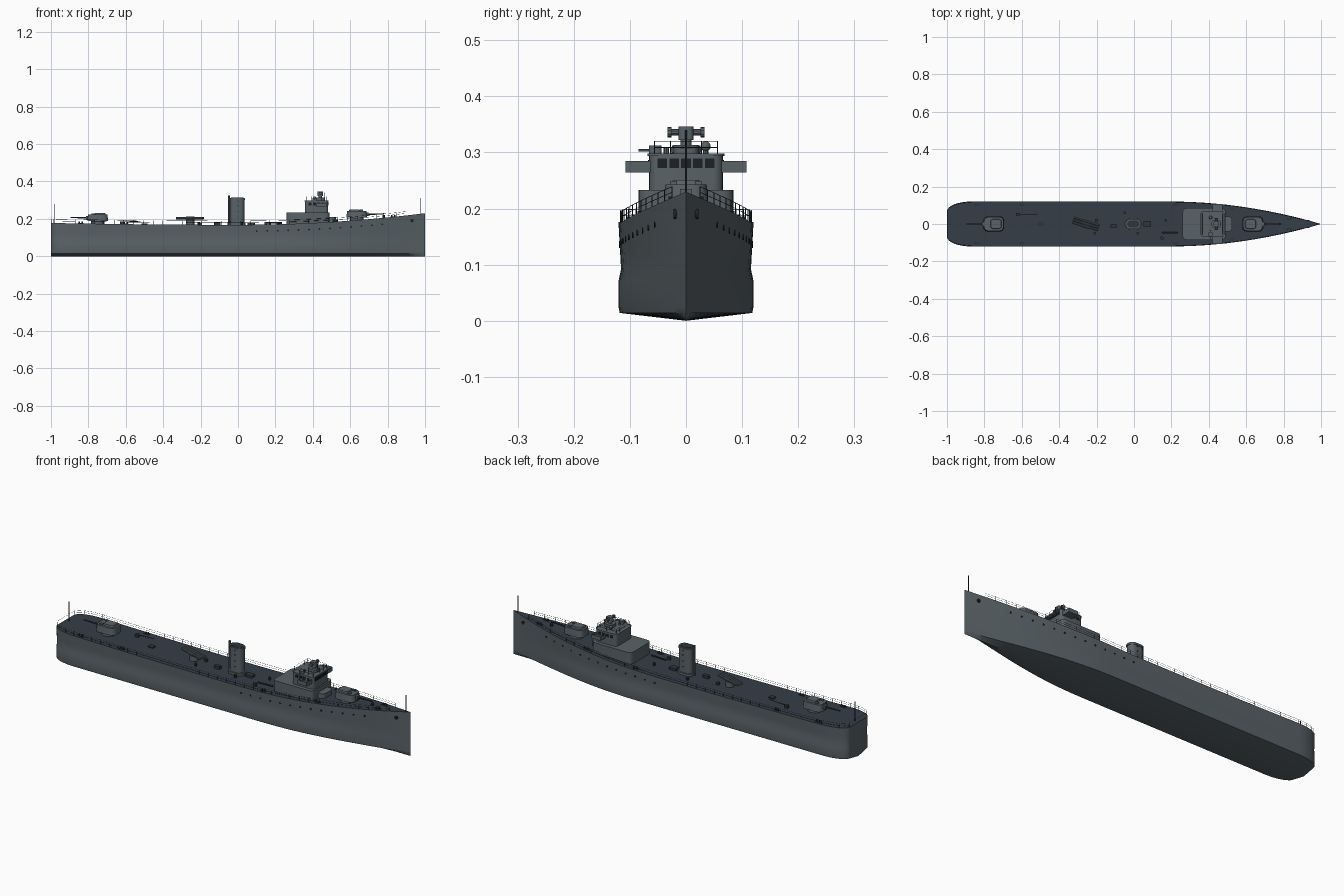
import bpy, bmesh, math
from mathutils import Vector, Matrix

if "Cube" in bpy.data.objects:
    bpy.data.objects.remove(bpy.data.objects["Cube"])


def material(name, rgb):
    m = bpy.data.materials.new(name)
    m.use_nodes = True
    m.diffuse_color = (*rgb, 1)
    m.node_tree.nodes["Principled BSDF"].inputs["Base Color"].default_value = (*rgb, 1)
    return m


GREY = material("hull grey", (0.10, 0.123, 0.135))
DECK = material("deck slate", (0.036, 0.047, 0.063))
DARK = material("fittings dark grey", (0.03, 0.037, 0.042))
GLASS = material("window black", (0.012, 0.015, 0.018))


class Part:
    """Collects simple shapes into one mesh object."""

    def __init__(self):
        self.bm = bmesh.new()

    def slab(self, x, y, sx, sy, z0, z1, r=0.0, taper=1.0, seg=5):
        """Upright block with rounded corners and an optional taper."""
        ring = []
        steps = seg if r else 1
        for cx, cy, start in ((1, 1, 0), (-1, 1, 90), (-1, -1, 180), (1, -1, 270)):
            for i in range(steps):
                a = math.radians(start + 90 * i / max(steps - 1, 1))
                ring.append((cx * (sx / 2 - r) + r * math.cos(a),
                             cy * (sy / 2 - r) + r * math.sin(a)))
        low = [self.bm.verts.new((x + u, y + v, z0)) for u, v in ring]
        top = [self.bm.verts.new((x + u * taper, y + v * taper, z1)) for u, v in ring]
        for i in range(len(ring)):
            j = (i + 1) % len(ring)
            self.bm.faces.new((low[i], low[j], top[j], top[i]))
        self.bm.faces.new(top)
        self.bm.faces.new(low[::-1])

    def rod(self, a, b, r, sides=8, r2=None):
        a, b = Vector(a), Vector(b)
        turn = (b - a).to_track_quat("Z", "Y").to_matrix().to_4x4()
        bmesh.ops.create_cone(self.bm, cap_ends=True, segments=sides, radius1=r,
                              radius2=r if r2 is None else r2, depth=(b - a).length,
                              matrix=Matrix.Translation((a + b) / 2) @ turn)

    def ball(self, c, r):
        bmesh.ops.create_uvsphere(self.bm, u_segments=12, v_segments=8, radius=r,
                                  matrix=Matrix.Translation(c))

    def done(self, name, *mats, rule=None):
        bmesh.ops.remove_doubles(self.bm, verts=self.bm.verts, dist=1e-6)
        bmesh.ops.recalc_face_normals(self.bm, faces=self.bm.faces)
        for f in self.bm.faces:
            f.material_index = rule(f) if rule else 0
        me = bpy.data.meshes.new(name)
        self.bm.to_mesh(me)
        self.bm.free()
        for m in mats:
            me.materials.append(m)
        ob = bpy.data.objects.new(name, me)
        bpy.context.scene.collection.objects.link(ob)
        bpy.ops.object.select_all(action="DESELECT")
        ob.select_set(True)
        bpy.context.view_layer.objects.active = ob
        bpy.ops.object.shade_smooth_by_angle(angle=math.radians(32))
        return ob


# Hull form: sheer line, plan shape and section shape
def deck_z(x):
    return 0.168 + 0.01 * min(x, 0) ** 2 + 0.062 * max(x, 0) ** 2


def half_width(x):
    if x > 0.2:
        return 0.12 * (1 - ((x - 0.2) / 0.8) ** 1.95)
    s = max(0, (-0.87 - x) / 0.13)
    return 0.068 + 0.052 * math.sqrt(max(0, 1 - s * s))


SECTION = [(0.0, 0.96), (0.014, 0.985), (0.024, 1.0), (0.072, 1.0),
           (0.092, 0.965), (0.125, 0.98)]


def hull_y(x, z):
    pts = SECTION + [(deck_z(x), 1.0)]
    f = 1.0
    for (z0, f0), (z1, f1) in zip(pts, pts[1:]):
        if z0 <= z <= z1:
            f = f0 + (f1 - f0) * (z - z0) / (z1 - z0)
    t = max(0, (x - 0.3) / 0.7)
    return half_width(x) * f * (1 - 0.35 * t * t * (1 - z / deck_z(x)))


stations = [-0.87 - 0.13 * math.sin(math.pi / 2 * i / 8) for i in range(8, 0, -1)]
stations += [-0.87 + 0.089 * i for i in range(13)] + [0.25 + 0.05 * i for i in range(15)] + [0.9995]
hull = Part()
rows = []
for x in stations:
    levels = [z for z, f in SECTION[1:]] + [0.15, deck_z(x)]
    side = [(hull_y(x, z), z) for z in levels]
    loop = [(0, 0.0)] + side + [(0, deck_z(x))] + [(-y, z) for y, z in side[::-1]]
    rows.append([hull.bm.verts.new((x, y, z)) for y, z in loop])
for a, b in zip(rows, rows[1:]):
    for i in range(len(a)):
        j = (i + 1) % len(a)
        hull.bm.faces.new((a[i], b[i], b[j], a[j]))
hull.bm.faces.new(rows[0])
hull.bm.faces.new(rows[-1])
hull.done("hull", GREY, DECK,
          rule=lambda f: int(f.normal.z > 0.8 and f.calc_center_median().z > 0.15))

# Portholes and anchor openings
ports = Part()
for side in (-1, 1):
    for i in range(13):
        x = 0.1 + 0.056 * i
        z = deck_z(x) - 0.034
        y = hull_y(x, z)
        ports.rod((x, side * (y - 0.01), z), (x, side * (y + 0.0015), z), 0.005, 10)
    y = hull_y(0.93, 0.19)
    ports.rod((0.93, side * (y - 0.008), 0.19), (0.93, side * (y + 0.004), 0.19), 0.009, 12)
ports.done("portholes", GLASS)

# Deck railings along both sides
rails = Part()
posts = [-0.998, -0.985, -0.96, -0.92] + [-0.87 + 0.052 * i for i in range(35)]
for side in (-1, 1):
    feet = [Vector((x, side * (half_width(x) - 0.003), deck_z(x))) for x in posts]
    for p in feet:
        rails.rod(p, p + Vector((0, 0, 0.021)), 0.0009, 4)
    for p, q in zip(feet, feet[1:]):
        for h in (0.011, 0.021):
            rails.rod(p + Vector((0, 0, h)), q + Vector((0, 0, h)), 0.0006, 4)
rails.rod((-0.998, -0.068, 0.199), (-0.998, 0.068, 0.199), 0.0006, 4)
rails.done("deck_railing", DARK)

# Flagstaffs
staffs = Part()
staffs.rod((-0.98, 0, 0.17), (-0.98, 0, 0.28), 0.002, 6)
staffs.rod((0.975, 0, 0.22), (0.975, 0, 0.312), 0.002, 6)
staffs.done("flagstaffs", DARK)

# Main gun turrets, fore and aft
for name, x, d in (("fore_turret", 0.635, 1), ("aft_turret", -0.75, -1)):
    z = deck_z(x)
    t = Part()
    t.slab(x, 0, 0.07, 0.07, z - 0.01, z + 0.016, 0.034)
    t.slab(x, 0, 0.112, 0.08, z + 0.014, z + 0.05, 0.024, 0.92, 4)
    t.slab(x - d * 0.012, 0, 0.06, 0.052, z + 0.048, z + 0.058, 0.012, 0.9)
    for y in (-0.022, 0.022):
        t.slab(x + d * 0.025, y, 0.016, 0.012, z + 0.048, z + 0.056)
    t.slab(x + d * 0.056, 0, 0.014, 0.022, z + 0.022, z + 0.042)
    t.done(name, GREY)
    g = Part()
    g.rod((x + d * 0.05, 0, z + 0.032), (x + d * 0.145, 0, z + 0.034), 0.0045, 10, 0.003)
    g.done(name + "_barrel", DARK)

# Torpedo launcher, trained off the centreline
launcher = Part()
axis = Vector((0.15, -0.045, 0)).normalized()
across = Vector((-axis.y, axis.x, 0))
mid = Vector((-0.255, 0, 0.204))
launcher.rod((mid.x, 0, 0.165), (mid.x, 0, 0.196), 0.022, 16)
for k in (-1, 0, 1):
    c = mid + across * 0.014 * k
    launcher.rod(c - axis * 0.075, c + axis * 0.07, 0.0065, 10)
    launcher.rod(c - axis * 0.02, c + axis * 0.02, 0.0078, 10)
launcher.done("torpedo_launcher", GREY)

# Funnel with dark mouth, steam pipe and rungs
funnel = Part()
funnel.slab(-0.004, 0, 0.076, 0.05, 0.16, 0.312, 0.0245, 1, 8)
funnel.slab(-0.004, 0, 0.082, 0.055, 0.3, 0.308, 0.027, 1, 8)
funnel.slab(-0.004, 0, 0.09, 0.062, 0.16, 0.18, 0.03, 1, 8)
funnel.rod((-0.048, 0, 0.165), (-0.048, 0, 0.325), 0.005, 8)
funnel.done("funnel", GREY)
mouth = Part()
mouth.slab(-0.004, 0, 0.066, 0.04, 0.309, 0.3135, 0.0195, 1, 8)
for side in (-1, 1):
    for z in (0.21, 0.24, 0.27, 0.295):
        mouth.rod((0.0, side * 0.02, z), (0.0, side * 0.027, z), 0.004, 6)
mouth.done("funnel_mouth", DARK)

# Superstructure: deckhouse, bridge and open wings
house = Part()
house.slab(0.375, 0, 0.23, 0.17, 0.16, 0.233, 0.022)
house.slab(0.42, 0, 0.125, 0.132, 0.23, 0.298, 0.018)
house.slab(0.42, 0, 0.13, 0.138, 0.294, 0.298, 0.02)
house.slab(0.5, 0, 0.05, 0.08, 0.17, 0.21, 0.02)
for side in (-1, 1):
    house.slab(0.447, side * 0.085, 0.052, 0.045, 0.264, 0.268)
    for x in (0.422, 0.472):
        house.slab(x, side * 0.085, 0.003, 0.045, 0.264, 0.285)
    house.slab(0.447, side * 0.106, 0.052, 0.003, 0.264, 0.285)
house.done("bridge_superstructure", GREY)
panes = Part()
for i in range(5):
    panes.slab(0.4825, (i - 2) * 0.021, 0.004, 0.017, 0.272, 0.289)
for side in (-1, 1):
    for x in (0.385, 0.408, 0.431, 0.454):
        panes.slab(x, side * 0.066, 0.016, 0.003, 0.272, 0.287)
panes.done("bridge_windows", GLASS)

# Bridge roof: range finder, light gun, searchlight and rail
director = Part()
director.rod((0.44, 0, 0.296), (0.44, 0, 0.325), 0.01, 12)
director.slab(0.44, 0, 0.05, 0.045, 0.296, 0.313, 0.015)
director.slab(0.44, 0, 0.03, 0.026, 0.322, 0.346, 0.008)
director.rod((0.44, -0.03, 0.336), (0.44, 0.03, 0.336), 0.006, 10)
for side in (-1, 1):
    director.rod((0.44, side * 0.026, 0.336), (0.44, side * 0.033, 0.336), 0.009, 10)
    director.rod((0.41, side * 0.035, 0.296), (0.41, side * 0.035, 0.308), 0.005, 8)
director.ball((0.41, 0.035, 0.311), 0.009)
director.slab(0.41, -0.055, 0.022, 0.022, 0.297, 0.312, 0.005)
director.rod((0.41, -0.055, 0.304), (0.41, -0.085, 0.304), 0.0025, 6)
director.done("range_finder", GREY)
roof = Part()
corners = [Vector((0.365 + 0.11 * u, 0.056 * v, 0.298)) for u, v in ((0, -1), (1, -1), (1, 1), (0, 1))]
for p, q in zip(corners, corners[1:] + corners[:1]):
    for k in range(4):
        s = p.lerp(q, k / 4)
        roof.rod(s, s + Vector((0, 0, 0.022)), 0.0009, 4)
    for h in (0.011, 0.022):
        roof.rod(p + Vector((0, 0, h)), q + Vector((0, 0, h)), 0.0007, 4)
roof.rod((0.462, 0, 0.296), (0.462, 0, 0.34), 0.002, 6)
roof.done("roof_railing", DARK)

# Bollards, hatches, vents and other deck gear
gear = Part()
for x in (-0.84, -0.6, 0.22, 0.52, 0.83):
    for side in (-1, 1):
        y = side * (half_width(x) - 0.017)
        z = deck_z(x)
        gear.slab(x, y, 0.03, 0.011, z - 0.004, z + 0.003)
        for dx in (-0.008, 0.008):
            gear.rod((x + dx, y, z), (x + dx, y, z + 0.011), 0.0035, 8)
for x, y, sx, sy, h in ((-0.62, 0.052, 0.02, 0.016, 0.014), (-0.11, -0.012, 0.034, 0.02, 0.014),
                        (0.07, 0, 0.04, 0.03, 0.012), (-0.2, 0.02, 0.016, 0.016, 0.012),
                        (0.15, -0.075, 0.018, 0.014, 0.014), (-0.5, 0, 0.03, 0.025, 0.006)):
    gear.slab(x, y, sx, sy, deck_z(x) - 0.004, deck_z(x) + h, 0.004)
gear.rod((0.15, -0.048, 0.178), (0.235, -0.048, 0.18), 0.004, 8)
gear.rod((-0.62, 0.052, 0.184), (-0.52, 0.052, 0.187), 0.002, 6)
for x, y in ((-0.05, 0.06), (0.02, -0.05), (0.17, 0.02), (0.78, 0), (-0.21, -0.05)):
    gear.rod((x, y, deck_z(x) - 0.004), (x, y, deck_z(x) + 0.014), 0.007, 10)
gear.done("deck_gear", DARK)
